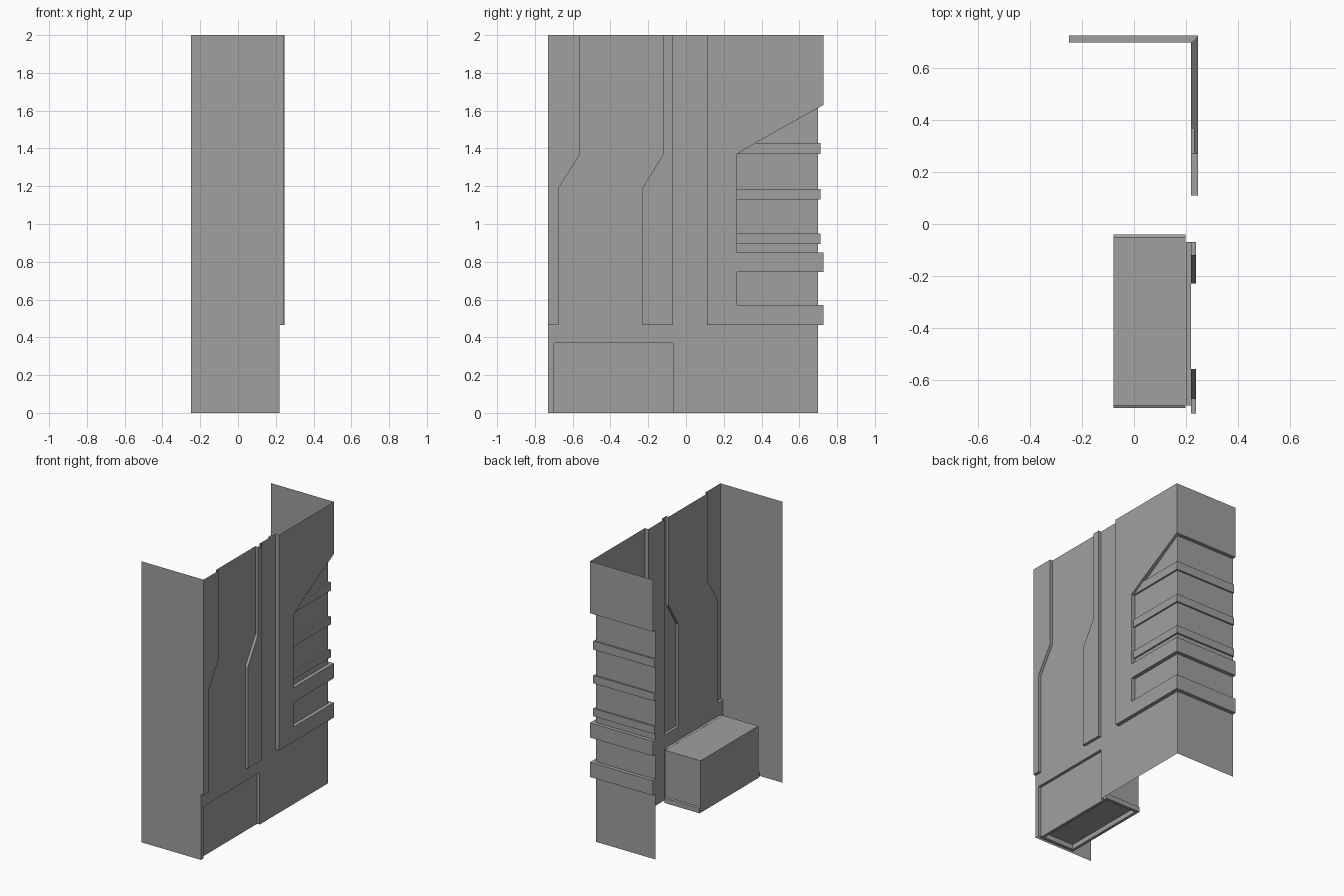
import bpy
import bmesh
from mathutils import Vector

cube = bpy.data.objects.get("Cube")
if cube:
    bpy.data.objects.remove(cube, do_unlink=True)

grey = bpy.data.materials.new("plain_grey")
grey.use_nodes = True
GREY = (0.35, 0.35, 0.35, 1)
grey.diffuse_color = GREY
grey.node_tree.nodes["Principled BSDF"].inputs["Base Color"].default_value = GREY

SIDE, FRONT, BACK, LEFT = 0.22, -0.73, 0.70, -0.25   # wall planes
TOP, LEDGE = 2.0, 0.465
END = BACK + SIDE - LEFT                             # unrolled length past the corner
SLOT_TOP = 0.37
RIB, STRIP, PANEL, RECESS = 0.012, 0.02, 0.027, -0.02
RIBS = [(0.895, 0.95), (1.13, 1.185), (1.37, 1.43)]


def finish(bm, name):
    bmesh.ops.remove_doubles(bm, verts=bm.verts, dist=1e-5)
    mesh = bpy.data.meshes.new(name)
    bm.to_mesh(mesh)
    bm.free()
    mesh.materials.append(grey)
    obj = bpy.data.objects.new(name, mesh)
    bpy.context.collection.objects.link(obj)
    return obj


def slanted_edge(v, low, high):
    """Edge that runs straight, slants between two heights, then runs straight."""
    t = min(max((v - 1.19) / (1.37 - 1.19), 0), 1)
    return low + (high - low) * t


def relief(u, v):
    """Depth of the pressed wall at unrolled position u and height v."""
    if v < SLOT_TOP and -0.70 < u < -0.07:
        return RECESS
    if v < LEDGE:
        return 0
    if u < slanted_edge(v, -0.675, -0.56):
        return STRIP
    if slanted_edge(v, -0.23, -0.12) < u < -0.07:
        return STRIP
    if u < 0.11:
        return 0
    notch_top = 1.37 + 0.26 * min((u - 0.27) / (BACK - 0.27), 1)
    if u > 0.27 and (0.57 < v < 0.745 or 0.85 < v < notch_top):
        return RIB if any(a < v < b for a, b in RIBS) else 0
    return PANEL


def place(co, h):
    """Fold the unrolled wall around the back corner."""
    u, v = co.x, co.y
    if abs(u - BACK) < 1e-5:
        return (SIDE + h, BACK + h, v)
    if u < BACK:
        return (SIDE + h, u, v)
    return (SIDE - (u - BACK), BACK + h, v)


# Unrolled sheet, cut along every outline
flat = bmesh.new()
flat.faces.new([flat.verts.new((u, v, 0)) for u, v in
                [(FRONT, 0), (END, 0), (END, TOP), (FRONT, TOP)]])


def cut(a, b):
    a, b = Vector((*a, 0)), Vector((*b, 0))
    d = b - a
    bmesh.ops.bisect_plane(flat, geom=flat.verts[:] + flat.edges[:] + flat.faces[:],
                           dist=1e-5, plane_co=a, plane_no=(d.y, -d.x, 0))


for u in (-0.70, -0.675, -0.56, -0.23, -0.12, -0.07, 0.11, 0.27, BACK):
    cut((u, 0), (u, 1))
heights = [SLOT_TOP, LEDGE, 0.57, 0.745, 0.85, 1.19, 1.63]
for v in heights + [z for rib in RIBS for z in rib]:
    cut((0, v), (1, v))
cut((-0.675, 1.19), (-0.56, 1.37))
cut((-0.23, 1.19), (-0.12, 1.37))
cut((0.27, 1.37), (BACK, 1.63))

# Side and back wall, folded with the raised panels stepped out
wall = bmesh.new()


def add_face(bm, points):
    bm.faces.new([bm.verts.new(p) for p in points])


level = {}
for f in flat.faces:
    c = f.calc_center_median()
    level[f] = relief(c.x, c.y)
for f, h in level.items():
    add_face(wall, [place(v.co, h) for v in f.verts])
    for loop in f.loops:
        a, b = loop.vert.co, loop.link_loop_next.vert.co
        for other in loop.edge.link_faces:
            low = level[other]
            if low < h:
                add_face(wall, [place(a, low), place(b, low), place(b, h), place(a, h)])
flat.free()
finish(wall, "side_and_back_wall")

# Front wall, with the sliver that meets the raised edge strip
front = bmesh.new()
for x0, x1, z0 in [(LEFT, SIDE, 0), (SIDE, SIDE + STRIP, LEDGE)]:
    add_face(front, [(x0, FRONT, z0), (x1, FRONT, z0), (x1, FRONT, TOP), (x0, FRONT, TOP)])
finish(front, "front_wall")

# Box behind the recessed panel, with a lip around its shallow hollow underside
box = bmesh.new()
rings = []
for z, grow, inset in [(SLOT_TOP, 0, 0), (0.04, 0, 0), (0.035, 0.01, 0),
                       (0, 0.01, 0), (0, -0.01, 0.02), (0.035, -0.01, 0.02)]:
    x0, x1 = -0.08 + inset, 0.199 - inset
    y0, y1 = -0.70 - grow, -0.05 + grow
    rings.append([box.verts.new(p) for p in
                  [(x0, y0, z), (x1, y0, z), (x1, y1, z), (x0, y1, z)]])
for upper, lower in zip(rings, rings[1:]):
    for i in range(4):
        j = (i + 1) % 4
        box.faces.new([lower[i], lower[j], upper[j], upper[i]])
box.faces.new(rings[0])
box.faces.new(rings[-1][::-1])
finish(box, "storage_box")
